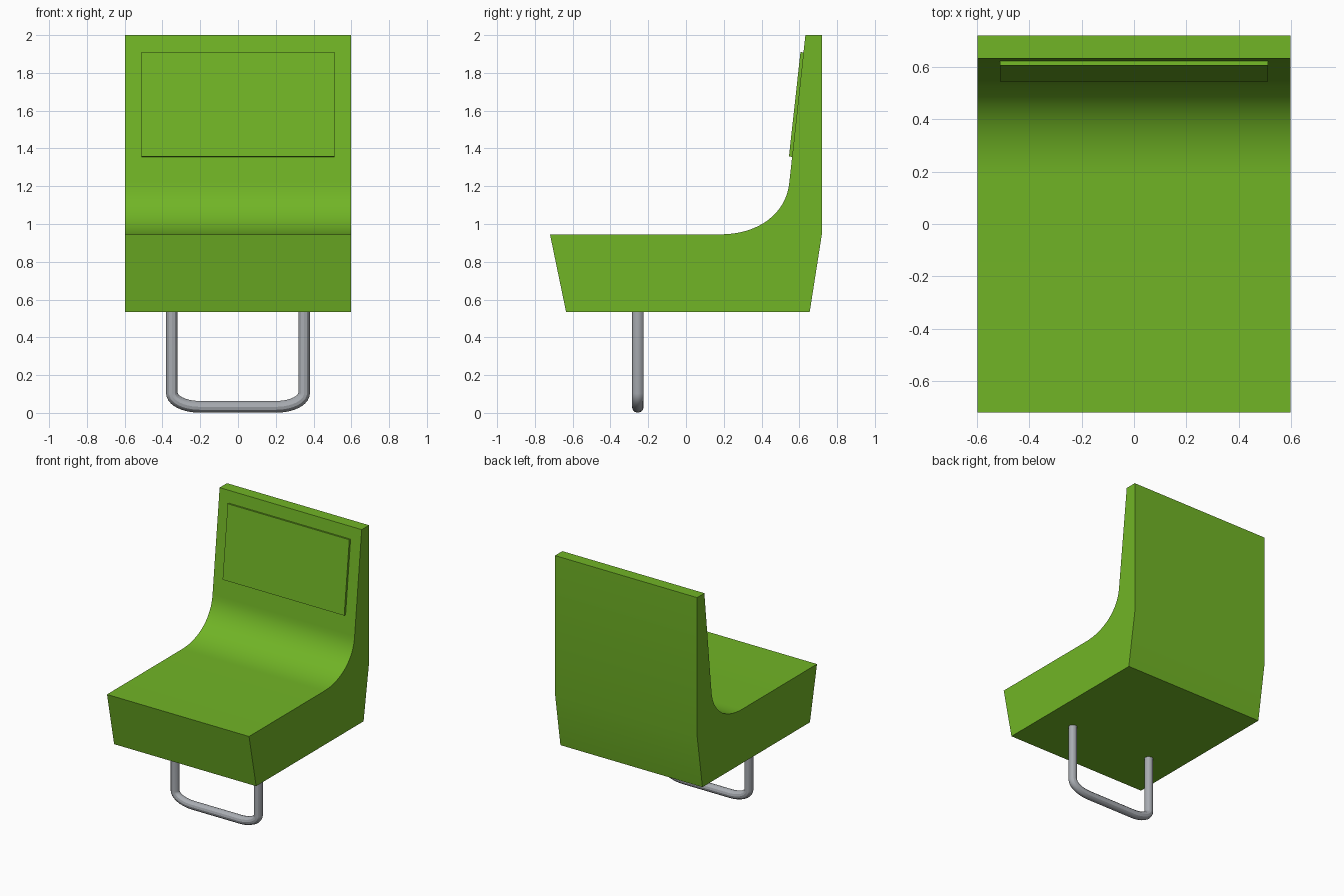
import bpy, bmesh, math
from mathutils import Vector
from mathutils.geometry import interpolate_bezier

if "Cube" in bpy.data.objects:
    bpy.data.objects.remove(bpy.data.objects["Cube"])


def material(name, color):
    m = bpy.data.materials.new(name)
    m.diffuse_color = (*color, 1)
    m.use_nodes = True
    m.node_tree.nodes["Principled BSDF"].inputs["Base Color"].default_value = m.diffuse_color
    return m


green = material("green_upholstery", (0.165, 0.46, 0.019))
steel = material("grey_steel", (0.39, 0.41, 0.44))


def finish(name, bm, mat):
    bmesh.ops.recalc_face_normals(bm, faces=bm.faces)
    mesh = bpy.data.meshes.new(name)
    bm.to_mesh(mesh)
    bm.free()
    ob = bpy.data.objects.new(name, mesh)
    bpy.context.collection.objects.link(ob)
    mesh.materials.append(mat)
    bpy.ops.object.select_all(action='DESELECT')
    ob.select_set(True)
    bpy.context.view_layer.objects.active = ob
    bpy.ops.object.shade_smooth_by_angle(angle=math.radians(30))
    return ob


def extrude_profile(name, profile, half_width, mat):
    """Extrude a (y, z) side profile across x."""
    bm = bmesh.new()
    face = bm.faces.new([bm.verts.new((-half_width, y, z)) for y, z in profile])
    new = bmesh.ops.extrude_face_region(bm, geom=[face])["geom"]
    bmesh.ops.translate(bm, vec=(2 * half_width, 0, 0),
                        verts=[v for v in new if isinstance(v, bmesh.types.BMVert)])
    return finish(name, bm, mat)


# Seat and backrest in one body, joined by a rounded sweep
sweep = interpolate_bezier(Vector((0.547, 1.22)), Vector((0.532, 1.06)),
                           Vector((0.39, 0.945)), Vector((0.18, 0.945)), 17)
body = [(-0.72, 0.945), (-0.635, 0.535), (0.655, 0.535), (0.72, 0.95),
        (0.72, 2.0), (0.632, 2.0)] + [tuple(p[:2]) for p in sweep]
extrude_profile("seat_body", body, 0.597, green)

# Thin raised pad on the backrest
pad = [(0.545, 1.357), (0.606, 1.91), (0.626, 1.908), (0.565, 1.355)]
extrude_profile("back_pad", pad, 0.511, green)

# U-shaped tube foot with flattened round corners
right = [(0.35, 0.55)]
for i in range(11):
    a = math.pi / 2 * i / 10
    right.append((0.2 + 0.15 * math.cos(a), 0.105 - 0.073 * math.sin(a)))
path = right + [(-x, z) for x, z in reversed(right)]
curve = bpy.data.curves.new("foot_path", 'CURVE')
curve.dimensions = '3D'
curve.bevel_depth = 0.031
curve.bevel_resolution = 4
curve.use_fill_caps = True
spline = curve.splines.new('POLY')
spline.points.add(len(path) - 1)
for p, (x, z) in zip(spline.points, path):
    p.co = (x, -0.255, z, 1)
    p.radius = 1
tube = bpy.data.objects.new("foot_path", curve)
bpy.context.collection.objects.link(tube)
bpy.context.view_layer.update()
bm = bmesh.new()
bm.from_mesh(tube.to_mesh())
tube.to_mesh_clear()
bpy.data.objects.remove(tube)
bmesh.ops.remove_doubles(bm, verts=bm.verts, dist=1e-5)
finish("tube_foot", bm, steel)
